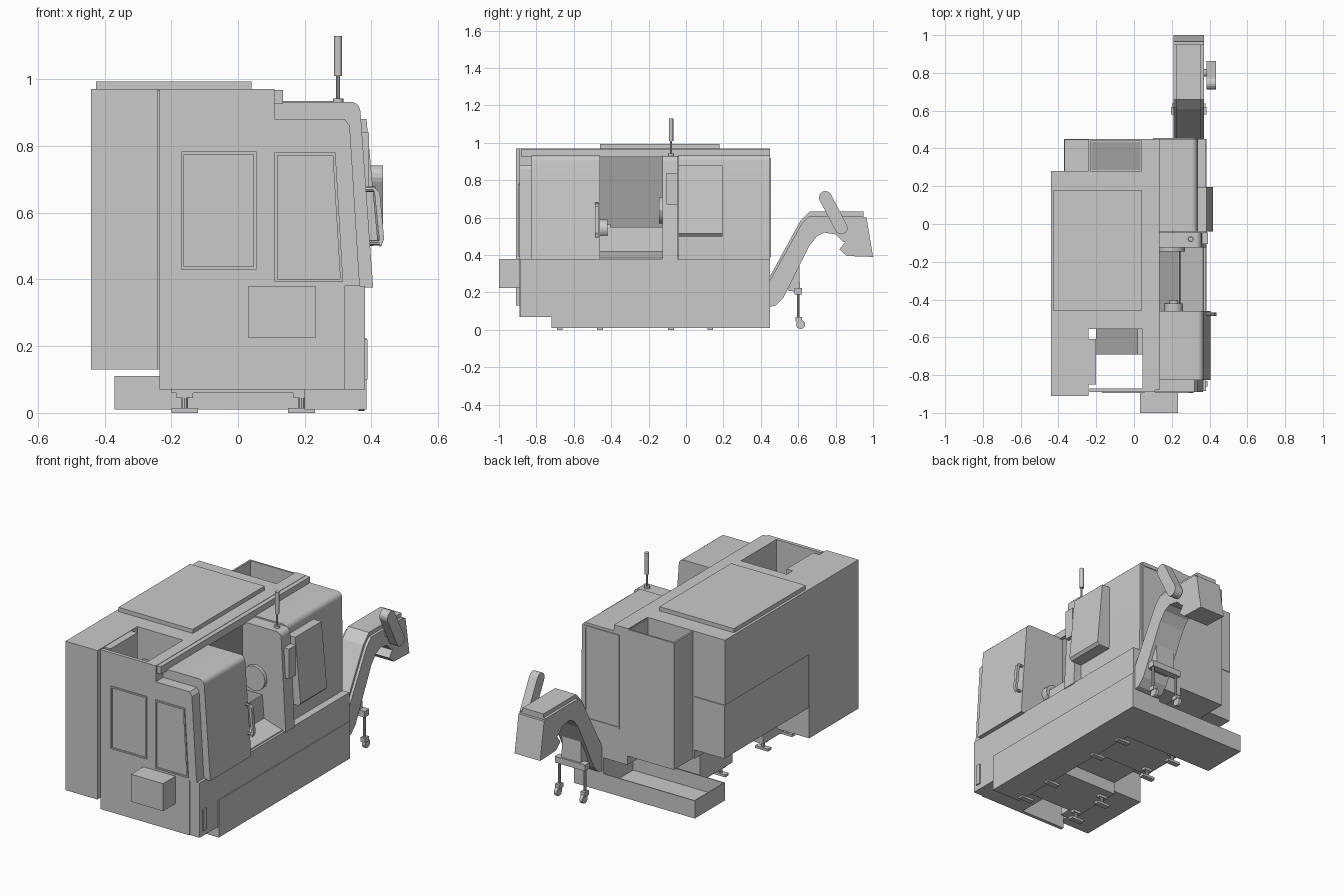
import bpy, bmesh, math
from mathutils import Vector

if "Cube" in bpy.data.objects:
    bpy.data.objects.remove(bpy.data.objects["Cube"])


def material(name, value):
    m = bpy.data.materials.new(name)
    m.use_nodes = True
    col = (value, value, value, 1)
    m.diffuse_color = col
    m.node_tree.nodes["Principled BSDF"].inputs["Base Color"].default_value = col
    return m


GREY = material("light grey", 0.59)
DARK = material("mid grey", 0.35)


def finish(name, bm, mat=GREY):
    bmesh.ops.recalc_face_normals(bm, faces=bm.faces)
    me = bpy.data.meshes.new(name)
    bm.to_mesh(me)
    bm.free()
    me.materials.append(mat)
    ob = bpy.data.objects.new(name, me)
    bpy.context.collection.objects.link(ob)
    return ob


def prism(name, pts, axis, a, b, mat=GREY):
    """Extrude a profile: axis x takes (y, z), axis y takes (x, z)."""
    bm = bmesh.new()
    put = (lambda p, t: (t, p[0], p[1])) if axis == "x" else (lambda p, t: (p[0], t, p[1]))
    ends = [[bm.verts.new(put(p, t)) for p in pts] for t in (a, b)]
    for e in ends:
        bm.faces.new(e)
    n = len(pts)
    for i in range(n):
        j = (i + 1) % n
        bm.faces.new((ends[0][i], ends[0][j], ends[1][j], ends[1][i]))
    return finish(name, bm, mat)


def lift(bm, faces, offset):
    """Extrude faces by an offset and drop the originals."""
    new = bmesh.ops.extrude_face_region(bm, geom=faces)["geom"]
    for v in new:
        if isinstance(v, bmesh.types.BMVert):
            v.co += Vector(offset)


def box(name, x0, x1, y0, y1, z0, z1, mat=GREY, recess=None):
    """Box, with an optional (rim, depth) recess in the top."""
    bm = bmesh.new()
    bmesh.ops.create_cube(bm, size=1)
    for v in bm.verts:
        v.co = (x0 if v.co.x < 0 else x1, y0 if v.co.y < 0 else y1, z0 if v.co.z < 0 else z1)
    if recess:
        top = max(bm.faces, key=lambda f: f.calc_center_median().z)
        bmesh.ops.inset_region(bm, faces=[top], thickness=recess[0])
        lift(bm, [top], (0, 0, -recess[1]))
        bmesh.ops.delete(bm, geom=[top], context="FACES_ONLY")
    return finish(name, bm, mat)


def rod(name, p, q, r, sides=16, mat=GREY):
    p, q = Vector(p), Vector(q)
    bpy.ops.mesh.primitive_cylinder_add(vertices=sides, radius=r, depth=(q - p).length,
                                        location=(p + q) / 2)
    ob = bpy.context.object
    ob.name = name
    ob.rotation_euler = (q - p).to_track_quat("Z", "Y").to_euler()
    ob.data.materials.append(mat)
    bpy.ops.object.shade_smooth_by_angle()


def frame(name, pts, y, rim, out):
    """Raised surround on a front or rear wall."""
    bm = bmesh.new()
    pane = bm.faces.new([bm.verts.new((x, y, z)) for x, z in pts])
    pane.normal_update()
    bmesh.ops.inset_region(bm, faces=[pane], thickness=rim, use_boundary=True)
    rims = [f for f in bm.faces if f is not pane]
    bmesh.ops.delete(bm, geom=[pane], context="FACES_ONLY")
    lift(bm, rims, (0, out, 0))
    finish(name, bm)


# Coolant tank: long side tank plus rear arm, and machine bed
box("side_tank", 0.2, 0.385, -0.72, 0.45, 0.01, 0.22)
box("rear_tank", -0.37, 0.22, 0.18, 0.45, 0.01, 0.11, recess=(0.008, 0.08))
box("machine_bed", -0.2, 0.21, -0.69, 0.16, 0.13, 0.4)
for k, (a, b) in enumerate(((-0.69, -0.4), (-0.13, 0.16))):
    box(f"bed_foot_block_{k}", -0.2, 0.21, a, b, 0.06, 0.14)
for x in (-0.16, 0.19):
    for y in (-0.675, -0.46, -0.08, 0.13):
        rod("levelling_bolt", (x, y, 0.01), (x, y, 0.08), 0.01, 10)
        box("levelling_pad", x - 0.04, x + 0.04, y - 0.015, y + 0.015, 0, 0.014)
        box("levelling_clamp", x - 0.025, x + 0.025, y - 0.012, y + 0.012, 0.045, 0.062)

# Lower enclosure with ledge
box("lower_body", 0.05, 0.38, -0.87, 0.45, 0.2, 0.38)
box("front_skirt", 0.05, 0.38, -0.87, -0.7, 0.07, 0.21)
box("skirt_corner", 0.321, 0.38, -0.885, -0.86, 0.07, 0.38)

# Electrical cabinet and rear housings
box("front_cabinet", -0.44, -0.24, -0.91, -0.47, 0.13, 0.97)
box("cabinet_return", -0.25, -0.2, -0.85, -0.61, 0.13, 0.968)
box("side_cabinet_lower", -0.435, -0.2, -0.475, 0.28, 0.3, 0.6)
box("side_cabinet_upper", -0.44, -0.2, -0.475, 0.28, 0.603, 0.97)
box("centre_housing", -0.25, 0.06, -0.555, 0.28, 0.25, 0.97)
box("front_notch_motor", -0.2, 0.02, -0.69, -0.55, 0.4, 0.8, DARK)
box("roof_cover", -0.425, 0.04, -0.46, 0.18, 0.965, 0.993)
box("rear_housing", -0.24, 0.05, 0.27, 0.45, 0.25, 0.965, recess=(0.014, 0.11))
box("rear_well_floor", -0.225, 0.035, 0.285, 0.435, 0.853, 0.86, DARK)
box("spine", 0.045, 0.11, -0.885, 0.45, 0.3, 0.97)
box("spine_rail", 0.1, 0.135, -0.88, 0.45, 0.925, 0.968)
frame("rear_door", [(0.1, 0.39), (0.32, 0.39), (0.32, 0.92), (0.1, 0.92)], 0.45, 0.014, 0.005)

# Front wall with windows and projecting control box
prism("front_wall", [(-0.235, 0.07), (0.32, 0.07), (0.32, 0.38), (0.365, 0.38), (0.335, 0.86),
                     (0.32, 0.88), (0.11, 0.88), (0.11, 0.97), (-0.235, 0.97)],
      "y", -0.89, -0.87)
prism("front_wall_depth", [(0.06, 0.3), (0.365, 0.38), (0.335, 0.86), (0.32, 0.88), (0.06, 0.88)],
      "y", -0.871, -0.81)
frame("left_window", [(-0.17, 0.43), (0.055, 0.43), (0.055, 0.783), (-0.17, 0.783)], -0.89, 0.012, -0.006)
frame("right_window", [(0.11, 0.393), (0.315, 0.393), (0.292, 0.78), (0.11, 0.78)], -0.89, 0.012, -0.006)
box("control_box", 0.032, 0.232, -1.0, -0.885, 0.225, 0.38)


# Operator-side shells with rounded shoulders
def shell(name, y0, y1, foot, head, top, radius=0.03):
    arc = [(head - radius + radius * math.cos(t), top - radius + radius * math.sin(t))
           for t in (math.radians(a) for a in range(0, 91, 18))]
    ob = prism(name, [(0.1, 0.375), (foot, 0.375)] + arc + [(0.1, top)], "y", y0, y1)
    bpy.ops.object.select_all(action="DESELECT")
    bpy.context.view_layer.objects.active = ob
    ob.select_set(True)
    bpy.ops.object.shade_smooth_by_angle()


shell("sliding_door", -0.825, -0.46, 0.405, 0.367, 0.932)
shell("rear_enclosure", -0.04, 0.45, 0.338, 0.335, 0.935)
shell("door_pillar", -0.125, -0.045, 0.385, 0.357, 0.93)

# Work area: back shelf, stepped floor, chuck and turret
box("work_area_shelf", 0.1, 0.236, -0.46, -0.12, 0.37, 0.55, DARK)
box("work_area_wall", 0.1, 0.116, -0.46, -0.12, 0.55, 0.925, DARK)
prism("work_area_floor", [(0.23, 0.37), (0.37, 0.37), (0.365, 0.385), (0.25, 0.42), (0.24, 0.55), (0.23, 0.55)],
      "y", -0.46, -0.12)
rod("chuck", (0.21, -0.47, 0.54), (0.21, -0.42, 0.54), 0.05, 24)
rod("chuck_nose", (0.21, -0.43, 0.54), (0.21, -0.405, 0.54), 0.025, 16)
rod("turret", (0.2, -0.145, 0.64), (0.2, -0.12, 0.64), 0.07, 12)

# Side panel, pillar box, door handle
prism("side_panel", [(0.33, 0.88), (0.385, 0.88), (0.419, 0.515), (0.405, 0.5), (0.33, 0.5)],
      "y", -0.04, 0.195)
box("pillar_box", 0.34, 0.392, -0.105, -0.045, 0.67, 0.84)
for x, z in ((0.432, 0.51), (0.412, 0.67)):
    rod("handle_stub", (0.37, -0.478, z), (x, -0.478, z), 0.008, 8)
prism("door_handle", [(0.425, 0.495), (0.438, 0.52), (0.425, 0.66), (0.405, 0.68),
                      (0.41, 0.65), (0.422, 0.53)], "y", -0.487, -0.468)
box("skirt_plate", 0.379, 0.388, -0.86, -0.83, 0.1, 0.22)

# Signal lamp
rod("lamp_base", (0.3, -0.08, 0.925), (0.3, -0.08, 0.942), 0.016)
rod("lamp_pole", (0.3, -0.08, 0.93), (0.3, -0.08, 1.03), 0.006, 10)
rod("lamp", (0.3, -0.08, 1.01), (0.3, -0.08, 1.13), 0.012)

# Chip conveyor
prism("conveyor", [(0.43, 0.12), (0.48, 0.13), (0.52, 0.17), (0.66, 0.45), (0.7, 0.5), (0.74, 0.52),
                   (0.8, 0.51), (0.84, 0.47), (0.95, 0.47), (0.95, 0.61), (0.66, 0.61),
                   (0.62, 0.57), (0.43, 0.23)], "x", 0.21, 0.37)
prism("conveyor_cover", [(0.44, 0.23), (0.62, 0.56), (0.67, 0.6), (0.95, 0.6), (0.95, 0.632),
                         (0.66, 0.632), (0.61, 0.58), (0.44, 0.27)], "x", 0.225, 0.355)
prism("discharge_chute", [(0.82, 0.43), (0.86, 0.395), (1.0, 0.39), (0.965, 0.6), (0.84, 0.6), (0.85, 0.47)],
      "x", 0.21, 0.37)

# Tilted drive guard with rounded ends
guard = []
for cx, cz, start in ((0.745, 0.708, 0), (0.83, 0.545, 180)):
    for k in range(9):
        t = math.radians(start + k * 22.5 + 27)
        guard.append((cx + 0.034 * math.cos(t), cz + 0.034 * math.sin(t)))
prism("drive_guard", guard, "x", 0.385, 0.435)
rod("drive_shaft", (0.36, 0.8, 0.58), (0.39, 0.8, 0.58), 0.02)

# Conveyor stand on casters
prism("stand_plate", [(0.545, 0.21), (0.61, 0.2), (0.605, 0.36), (0.59, 0.36)], "x", 0.23, 0.35)
box("stand_bar", 0.195, 0.385, 0.58, 0.62, 0.19, 0.225)
for x in (0.21, 0.37):
    rod("caster_stem", (x, 0.6, 0.06), (x, 0.6, 0.2), 0.007, 8)
    box("caster_fork", x - 0.014, x + 0.014, 0.585, 0.62, 0.045, 0.07)
    rod("caster_wheel", (x - 0.009, 0.613, 0.029), (x + 0.009, 0.613, 0.029), 0.024)
